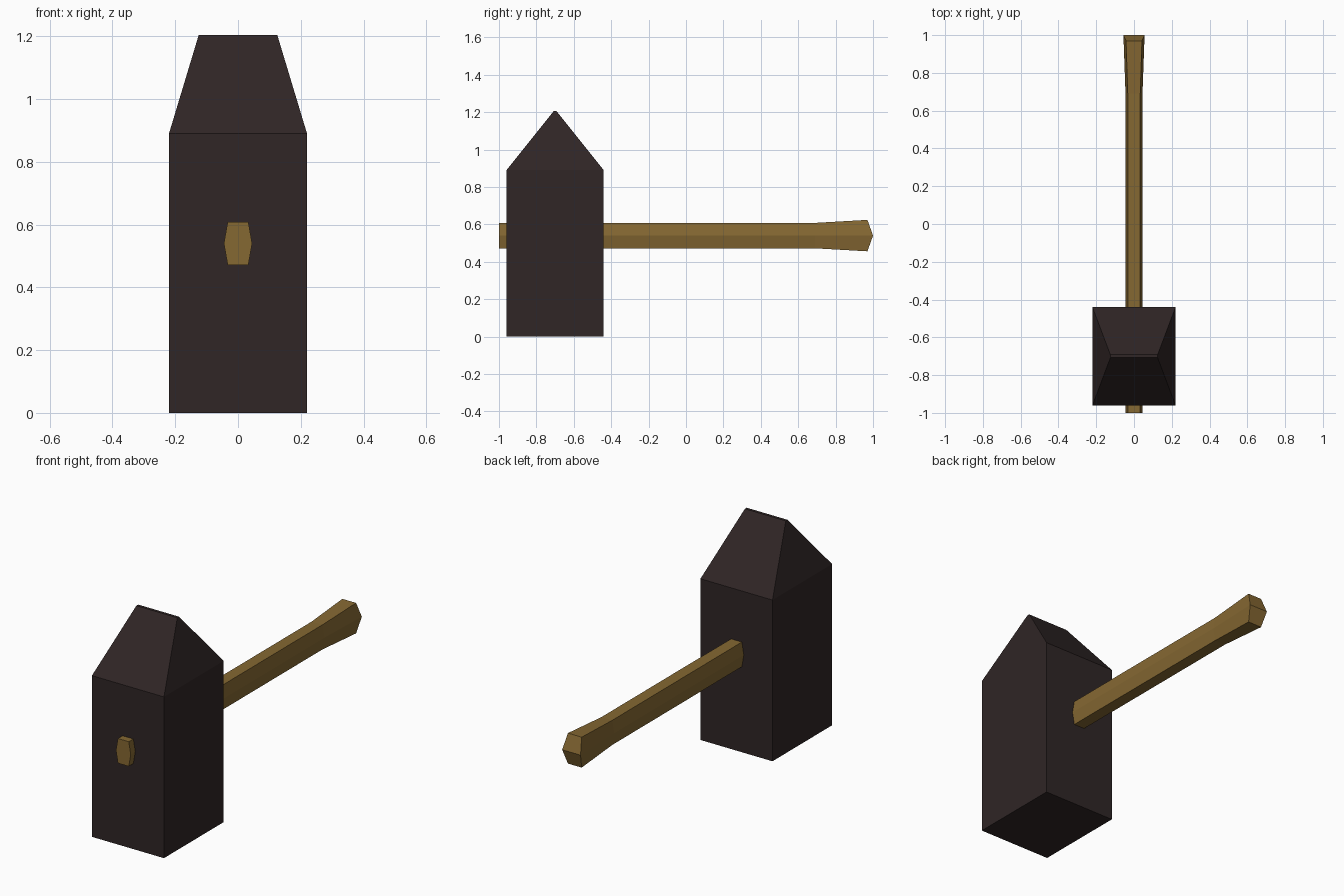
import bpy

if "Cube" in bpy.data.objects:
    bpy.data.objects.remove(bpy.data.objects["Cube"])


def material(name, color):
    m = bpy.data.materials.new(name)
    m.diffuse_color = (*color, 1)
    m.use_nodes = True
    m.node_tree.nodes["Principled BSDF"].inputs["Base Color"].default_value = m.diffuse_color
    return m


def loft(name, rings, mat):
    """Join matching rings of points with flat sides; cap both ends."""
    n = len(rings[0])
    verts = [p for ring in rings for p in ring]
    faces = []
    for r in range(len(rings) - 1):
        for i in range(n):
            a, b = r * n + i, r * n + (i + 1) % n
            faces.append((a, b, b + n, a + n))
    return verts, faces, n


def build(name, verts, faces, mat):
    mesh = bpy.data.meshes.new(name)
    mesh.from_pydata(verts, [], faces)
    mesh.materials.append(mat)
    obj = bpy.data.objects.new(name, mesh)
    bpy.context.collection.objects.link(obj)
    return obj


iron = material("dark iron", (0.029, 0.019, 0.019))
wood = material("brown wood", (0.235, 0.138, 0.032))


# Hammer head: square block tapering to a narrow wedge
def rect(hx, hy, z, cy=-0.70):
    return [(-hx, cy - hy, z), (hx, cy - hy, z), (hx, cy + hy, z), (-hx, cy + hy, z)]


verts, faces, n = loft("hammer_head", [rect(0.22, 0.26, 0), rect(0.22, 0.26, 0.89),
                                       rect(0.125, 0.008, 1.205)], iron)
faces += [(3, 2, 1, 0), (8, 9, 10, 11)]
build("hammer_head", verts, faces, iron)


# Handle: six-sided bar, flared at the grip, with a ridged end
def hexagon(y, side, flat, h, y_side=None, cz=0.54):
    ys = y if y_side is None else y_side
    return [(side, ys, cz), (flat, y, cz - h), (-flat, y, cz - h),
            (-side, ys, cz), (-flat, y, cz + h), (flat, y, cz + h)]


verts, faces, n = loft("handle", [hexagon(-1, 0.045, 0.033, 0.068),
                                  hexagon(0.69, 0.045, 0.033, 0.068),
                                  hexagon(0.97, 0.056, 0.042, 0.084, 1.0)], wood)
faces = [tuple(reversed(f)) for f in faces]
faces += [(5, 4, 3, 2, 1, 0), (12, 13, 14, 15), (12, 15, 16, 17)]
handle = build("handle", verts, faces, wood)

# Make all faces point outward
import bmesh
for obj in bpy.data.objects:
    bm = bmesh.new()
    bm.from_mesh(obj.data)
    bmesh.ops.recalc_face_normals(bm, faces=bm.faces)
    bm.to_mesh(obj.data)
    bm.free()
